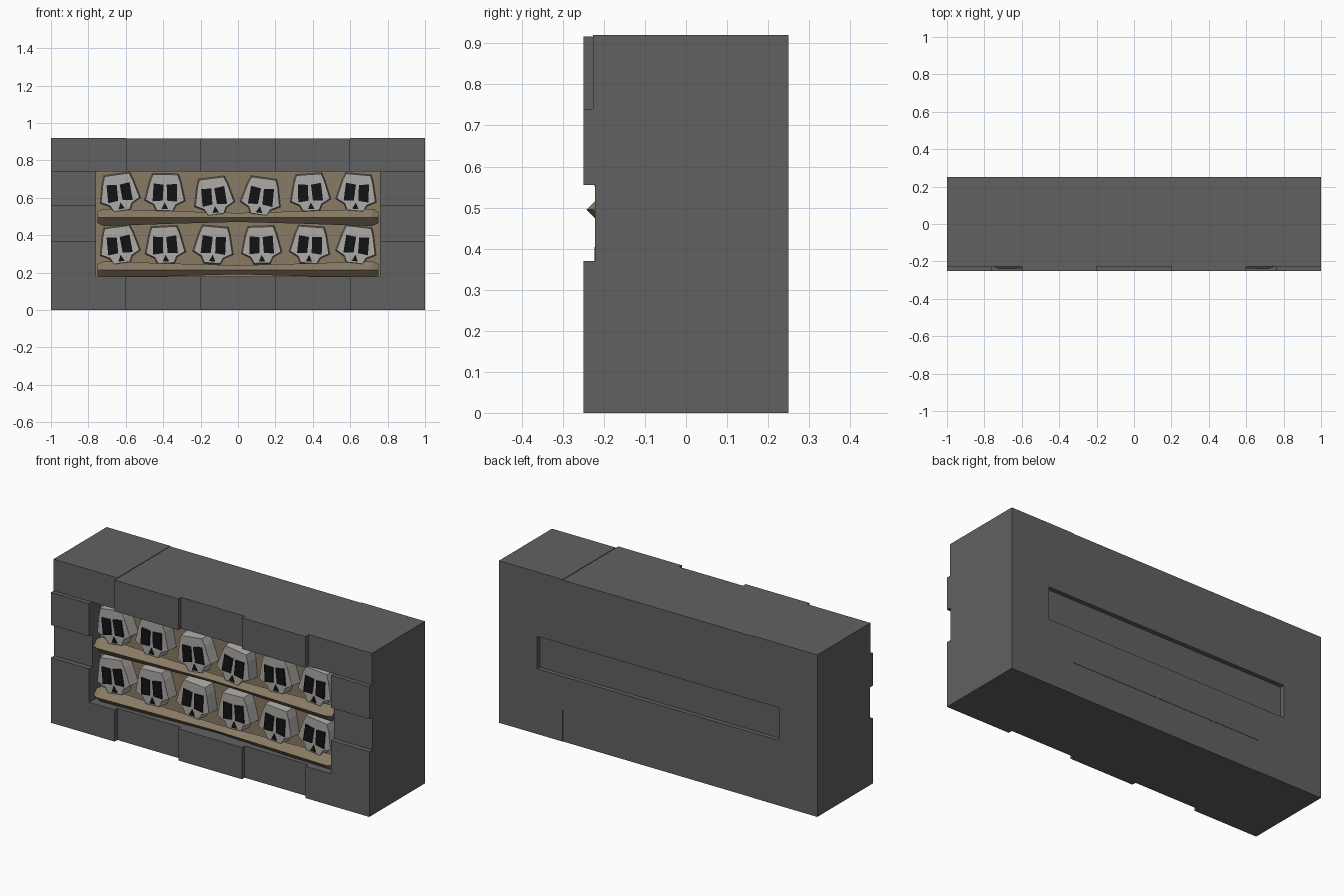
import bpy, bmesh, math
from mathutils import Matrix, Vector

if "Cube" in bpy.data.objects:
    bpy.data.objects.remove(bpy.data.objects["Cube"])


def material(name, color):
    m = bpy.data.materials.new(name)
    m.use_nodes = True
    rgba = (*color, 1)
    m.diffuse_color = rgba
    m.node_tree.nodes["Principled BSDF"].inputs["Base Color"].default_value = rgba
    return m


STONE = material("grey stone", (0.12, 0.12, 0.123))
EARTH = material("brown earth", (0.25, 0.195, 0.125))
BONE = material("pale bone", (0.42, 0.41, 0.39))
NAVY = material("dark navy", (0.02, 0.02, 0.035))
BLACK = material("black", (0.006, 0.006, 0.008))


def finish(bm, name, *mats):
    bmesh.ops.recalc_face_normals(bm, faces=bm.faces)
    mesh = bpy.data.meshes.new(name)
    bm.to_mesh(mesh)
    bm.free()
    for m in mats:
        mesh.materials.append(m)
    ob = bpy.data.objects.new(name, mesh)
    bpy.context.collection.objects.link(ob)
    return ob


def box(name, x0, x1, y0, y1, z0, z1, mat):
    bm = bmesh.new()
    size = Vector((x1 - x0, y1 - y0, z1 - z0))
    mid = Vector((x0 + x1, y0 + y1, z0 + z1)) / 2
    bmesh.ops.create_cube(bm, size=1, matrix=Matrix.Translation(mid) @ Matrix.Diagonal((*size, 1)))
    return finish(bm, name, mat)


def prism(bm, outline, y0, y1, shrink=1.0):
    """Extrude an x-z outline along y; the front end can be shrunk."""
    front = [bm.verts.new((x * shrink, y0, z * shrink)) for x, z in outline]
    back = [bm.verts.new((x, y1, z)) for x, z in outline]
    face = bm.faces.new(front)
    bm.faces.new(back[::-1])
    n = len(outline)
    for i in range(n):
        j = (i + 1) % n
        bm.faces.new((front[i], back[i], back[j], front[j]))
    return face


# Stone frame: alternating proud and set-back blocks
PROUD, SET_BACK, REAR = -0.25, -0.226, 0.25
OPEN_X, SILL, LINTEL = 0.76, 0.18, 0.74
rows = [SILL, 0.37, 0.555, LINTEL]
columns = [-1, -0.6, -0.2, 0.2, 0.6, 1]
for i, (x0, x1) in enumerate(zip(columns, columns[1:])):
    even = i % 2 == 0
    inner = 0 < i < 4
    box("bottom_stone", x0, x1, PROUD if even else SET_BACK,
        REAR - 0.002 * inner, 0, SILL, STONE)
    box("top_stone", x0, x1, SET_BACK if even else PROUD,
        REAR, LINTEL, 0.917 if inner else 0.92, STONE)
for i, (z0, z1) in enumerate(zip(rows, rows[1:])):
    y0 = -0.222 if i == 1 else PROUD
    box("right_stone", -1, -OPEN_X, y0, REAR, z0, z1, STONE)
    box("left_stone", OPEN_X, 1, y0, REAR, z0, z1, STONE)
    # Rear wall, with a shallow slot in the middle course
    box("rear_stone", -OPEN_X, OPEN_X, -0.1, REAR - 0.025 * (i == 1), z0, z1, STONE)

# Niche lining
box("niche_back", -OPEN_X, OPEN_X, -0.15, -0.1, SILL, LINTEL, EARTH)


# Shelves: diamond-section beams that pinch along their length
def shelf(name, z):
    bm = bmesh.new()
    half = [(0.75, 0.03), (0.72, 0.046), (0.36, 0.034)]
    stations = [(-x, r) for x, r in half] + [(0, 0.024)] + half[::-1]
    rings = []
    for x, r in stations:
        rings.append([bm.verts.new((x, -0.196 + r * dy, z + r * dz))
                      for dy, dz in ((-1, 0), (0, 1), (1, 0), (0, -1))])
    for a, b in zip(rings, rings[1:]):
        for i in range(4):
            j = (i + 1) % 4
            bm.faces.new((a[i], a[j], b[j], b[i]))
    bm.faces.new(rings[0])
    bm.faces.new(rings[-1])
    finish(bm, name, EARTH)


# Skulls: faceted head with dark eye and nose plates
HALF = [(0.07, 0.1), (0.085, 0.06), (0.11, -0.045), (0.062, -0.07), (0.045, -0.105)]
OUTLINE = HALF + [(-x, z) for x, z in reversed(HALF)]


def skull(name, x, z, tilt):
    place = Matrix.Translation((x, 0, z)) @ Matrix.Rotation(math.radians(-tilt), 4, 'Y')
    bm = bmesh.new()
    prism(bm, OUTLINE, -0.217, -0.145, 0.94)
    finish(bm, name, BONE).matrix_world = place
    for side in (-1, 1):
        bm = bmesh.new()
        eye = [(side * u, v) for u, v in ((0.008, 0.04), (0.062, 0.046), (0.066, -0.05), (0.012, -0.045))]
        face = prism(bm, eye, -0.223, -0.215)
        bmesh.ops.inset_region(bm, faces=[face], thickness=0.014)
        face.material_index = 1
        finish(bm, name + "_eye", NAVY, BLACK).matrix_world = place
    bm = bmesh.new()
    prism(bm, [(0, -0.055), (0.017, -0.09), (-0.017, -0.09)], -0.222, -0.215)
    finish(bm, name + "_nose", BLACK).matrix_world = place


SPOTS = [-0.635, -0.39, -0.13, 0.125, 0.385, 0.635]
LEVELS = [("lower", 0.215, [8, 3, -5, 2, -4, -7], [0] * 6),
          ("upper", 0.495, [8, -1, 7, -8, 4, -5], [0, 0, -0.02, -0.02, 0, 0])]
for label, z, tilts, drops in LEVELS:
    shelf(label + "_shelf", z)
    for x, tilt, drop in zip(SPOTS, tilts, drops):
        skull(label + "_skull", x, z + 0.135 + drop, tilt)
